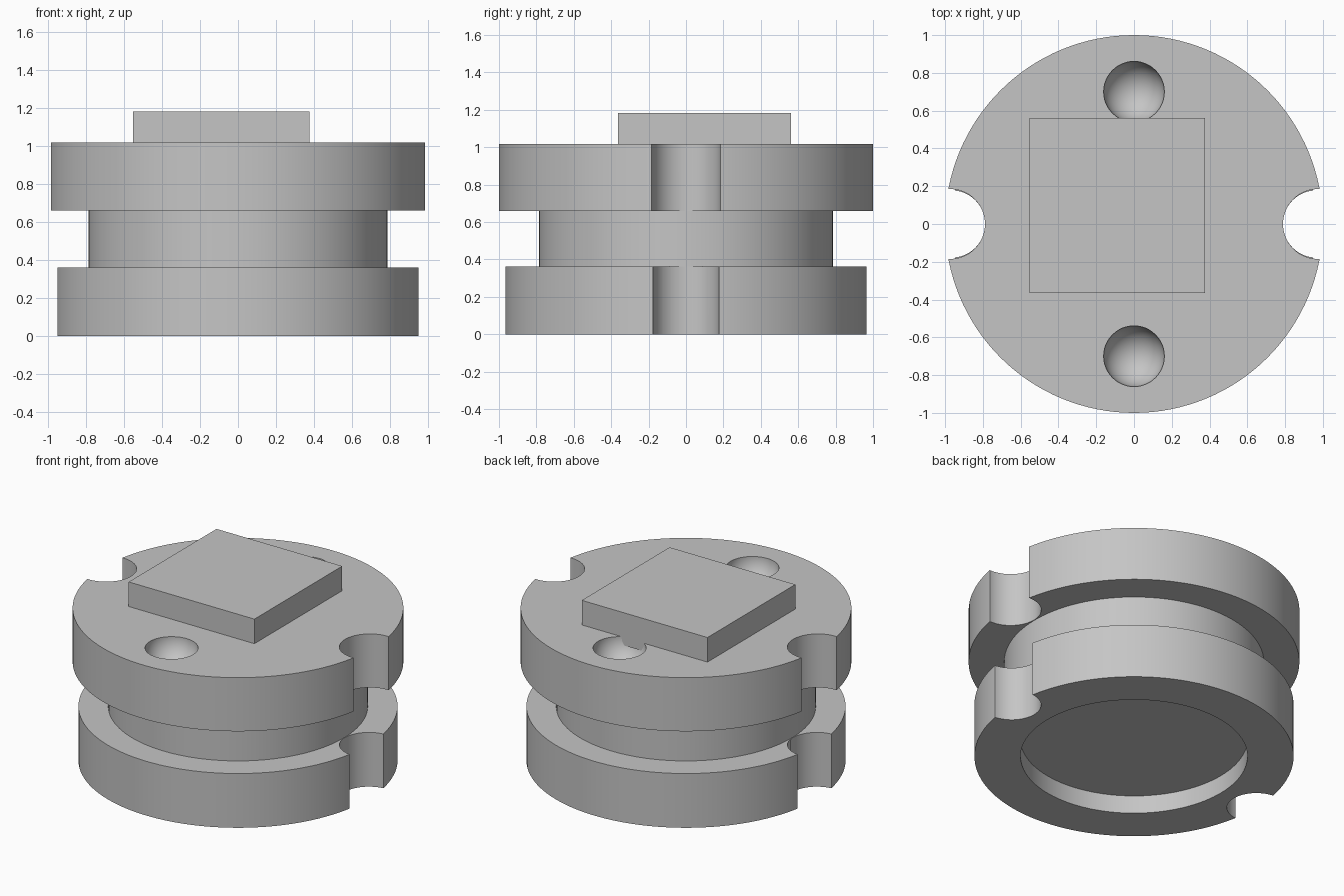
import bpy, bmesh, math
from mathutils import Matrix

if "Cube" in bpy.data.objects:
    bpy.data.objects.remove(bpy.data.objects["Cube"])

grey = bpy.data.materials.new("grey")
grey.diffuse_color = (0.56, 0.56, 0.56, 1)
grey.use_nodes = True
grey.node_tree.nodes["Principled BSDF"].inputs["Base Color"].default_value = grey.diffuse_color


def make_object(name, bm):
    bmesh.ops.recalc_face_normals(bm, faces=bm.faces)
    mesh = bpy.data.meshes.new(name)
    bm.to_mesh(mesh)
    bm.free()
    mesh.materials.append(grey)
    obj = bpy.data.objects.new(name, mesh)
    bpy.context.collection.objects.link(obj)
    return obj


# Grooved body: lathe profile with the shallow recess underneath
SEGMENTS = 128
profile = [(0.686, 0.12), (0.686, 0), (0.965, 0), (0.965, 0.362),
           (0.785, 0.362), (0.785, 0.66), (1.0, 0.66), (1.0, 1.018)]
bm = bmesh.new()
rings = []
for r, z in profile:
    rings.append([bm.verts.new((r * math.cos(2 * math.pi * i / SEGMENTS),
                                r * math.sin(2 * math.pi * i / SEGMENTS), z))
                  for i in range(SEGMENTS)])
for a, b in zip(rings, rings[1:]):
    for i in range(SEGMENTS):
        j = (i + 1) % SEGMENTS
        bm.faces.new((a[i], a[j], b[j], b[i]))
bm.faces.new(rings[0])
bm.faces.new(rings[-1])
body = make_object("grooved_body", bm)


def notch_cutter(x, radius, z0, z1):
    bm = bmesh.new()
    bmesh.ops.create_cone(bm, cap_ends=True, segments=64, radius1=radius, radius2=radius,
                          depth=z1 - z0, matrix=Matrix.Translation((x, 0, (z0 + z1) / 2)))
    return make_object("notch_cutter", bm)


def dimple_cutter(y):
    bm = bmesh.new()
    bmesh.ops.create_uvsphere(bm, u_segments=48, v_segments=25, radius=0.161,
                              matrix=Matrix.Translation((0, y, 1.018)))
    return make_object("dimple_cutter", bm)


# Side notches through both flanges and round dimples in the top
cutters = []
for s in (-1, 1):
    cutters.append(notch_cutter(s * 0.974, 0.185, 0.55, 1.1))
    cutters.append(notch_cutter(s * 0.966, 0.178, -0.1, 0.45))
    cutters.append(dimple_cutter(s * 0.7))

bpy.context.view_layer.objects.active = body
body.select_set(True)
for cutter in cutters:
    mod = body.modifiers.new("cut", 'BOOLEAN')
    mod.operation = 'DIFFERENCE'
    mod.solver = 'EXACT'
    mod.object = cutter
    bpy.ops.object.modifier_apply(modifier=mod.name)
    bpy.data.objects.remove(cutter)
bpy.ops.object.shade_smooth_by_angle(angle=math.radians(30))

# Square pad, slightly sunk into the top
bm = bmesh.new()
bmesh.ops.create_cube(bm, size=1, matrix=Matrix.Translation((-0.088, 0.099, 1.073))
                      @ Matrix.Diagonal((0.928, 0.926, 0.218, 1)))
make_object("square_pad", bm)
